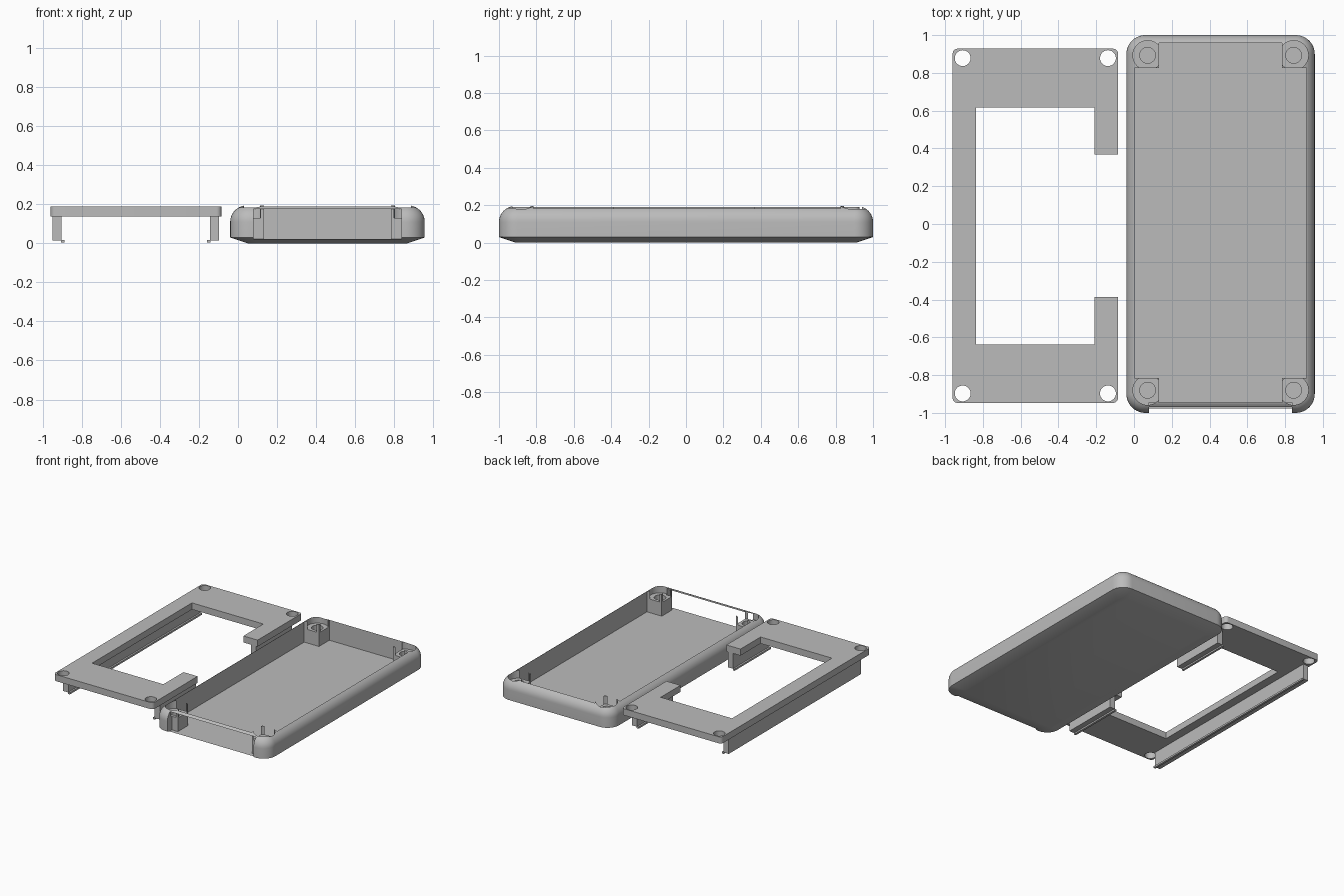
import bpy, bmesh, math

if "Cube" in bpy.data.objects:
    bpy.data.objects.remove(bpy.data.objects["Cube"])

grey = bpy.data.materials.new("plain grey")
grey.diffuse_color = (0.5, 0.5, 0.5, 1)
grey.use_nodes = True
grey.node_tree.nodes["Principled BSDF"].inputs["Base Color"].default_value = grey.diffuse_color


def finish(bm, name, cutter=False):
    bmesh.ops.recalc_face_normals(bm, faces=bm.faces[:])
    me = bpy.data.meshes.new(name)
    bm.to_mesh(me)
    bm.free()
    me.materials.append(grey)
    ob = bpy.data.objects.new(name, me)
    bpy.context.collection.objects.link(ob)
    ob.hide_render = cutter
    return ob


def rounded_rect(x0, x1, y0, y1, r, steps=10):
    pts = []
    for k, (cx, cy) in enumerate([(x1 - r, y1 - r), (x0 + r, y1 - r),
                                  (x0 + r, y0 + r), (x1 - r, y0 + r)]):
        for i in range(steps + 1):
            a = math.pi / 2 * (k + i / steps)
            pts.append((cx + r * math.cos(a), cy + r * math.sin(a)))
    return pts


def loft(name, sections, cutter=False):
    """Skin a stack of (outline, z) sections and cap both ends."""
    bm = bmesh.new()
    rings = [[bm.verts.new((x, y, z)) for x, y in pts] for pts, z in sections]
    n = len(rings[0])
    for a, b in zip(rings, rings[1:]):
        for i in range(n):
            j = (i + 1) % n
            bm.faces.new((a[i], a[j], b[j], b[i]))
    bm.faces.new(rings[0][::-1])
    bm.faces.new(rings[-1])
    return finish(bm, name, cutter)


def prism(name, pts, z0, z1, cutter=False):
    return loft(name, [(pts, z0), (pts, z1)], cutter)


def box(name, x0, x1, y0, y1, z0, z1, cutter=False):
    return prism(name, [(x0, y0), (x1, y0), (x1, y1), (x0, y1)], z0, z1, cutter)


def drum(name, x, y, r, z0, z1):
    pts = [(x + r * math.cos(math.tau * i / 40), y + r * math.sin(math.tau * i / 40))
           for i in range(40)]
    return prism(name, pts, z0, z1, True)


def cut(target, cutters):
    bpy.context.view_layer.objects.active = target
    for c in cutters:
        m = target.modifiers.new("cut", 'BOOLEAN')
        m.operation, m.solver, m.object = 'DIFFERENCE', 'EXACT', c
        bpy.ops.object.modifier_apply(modifier=m.name)
        bpy.data.objects.remove(c)


def smooth(ob):
    bpy.ops.object.select_all(action='DESELECT')
    ob.select_set(True)
    bpy.context.view_layer.objects.active = ob
    bpy.ops.object.shade_smooth_by_angle(angle=math.radians(25))


# Case tray: chamfered base, straight wall, rounded shoulder
def tray_outline(inset, r):
    return rounded_rect(-0.04 + inset, 0.957 - inset, -1 + inset, 1 - inset, r)


sections = [(tray_outline(0.09, 0.06), 0), (tray_outline(0, 0.1), 0.03)]
for i in range(11):
    a = math.pi / 2 * i / 10
    d = 0.085 * (1 - math.cos(a))
    sections.append((tray_outline(d, 0.1 - d), 0.11 + 0.085 * math.sin(a)))
tray = loft("case_tray", sections)

# Cavity leaves a square screw block in each corner
X0, X1, Y0, Y1, B, FLOOR = 0.003, 0.914, -0.945, 0.957, 0.13, 0.022
cavity = [(X0 + B, Y0), (X1 - B, Y0), (X1 - B, Y0 + B), (X1, Y0 + B),
          (X1, Y1 - B), (X1 - B, Y1 - B), (X1 - B, Y1), (X0 + B, Y1),
          (X0 + B, Y1 - B), (X0, Y1 - B), (X0, Y0 + B), (X0 + B, Y0 + B)]
cutters = [prism("cavity", cavity, FLOOR, 0.3, True)]

# Recess and blind screw hole in each corner block
for x in (0.072, 0.845):
    for y in (-0.88, 0.893):
        cutters.append(drum("recess", x, y, 0.078, 0.13, 0.3))
        cutters.append(drum("screw_hole", x, y, 0.042, 0.03, 0.3))

# Open front slot below a thin top bridge
cutters.append(box("front_slot", 0.08, 0.837, -1.1, Y0 + 0.001, FLOOR, 0.176, True))
cut(tray, cutters)
smooth(tray)

# Lid frame with a window open on one side
lid = prism("lid_frame", rounded_rect(-0.96, -0.085, -0.947, 0.928, 0.025, 6), 0.138, 0.19)
cutters = [box("window", -0.836, -0.209, -0.638, 0.616, 0, 0.3, True),
           box("side_gap", -0.3, 0, -0.386, 0.367, 0, 0.3, True)]
for x in (-0.907, -0.138):
    for y in (-0.897, 0.878):
        cutters.append(drum("lid_hole", x, y, 0.042, 0, 0.3))
cut(lid, cutters)
smooth(lid)

# Lid flanges, each with a small inward lip along its foot
for name, outer, side, y0, y1 in (("left", -0.95, 1, -0.84, 0.82),
                                  ("right_back", -0.098, -1, 0.367, 0.82),
                                  ("right_front", -0.098, -1, -0.84, -0.386)):
    inner = outer + side * 0.046
    tip = inner + side * 0.014
    box(name + "_flange", min(outer, inner), max(outer, inner), y0, y1, 0.016, 0.139)
    root = inner - side * 0.003
    box(name + "_lip", min(root, tip), max(root, tip), y0, y1, 0.004, 0.018)
